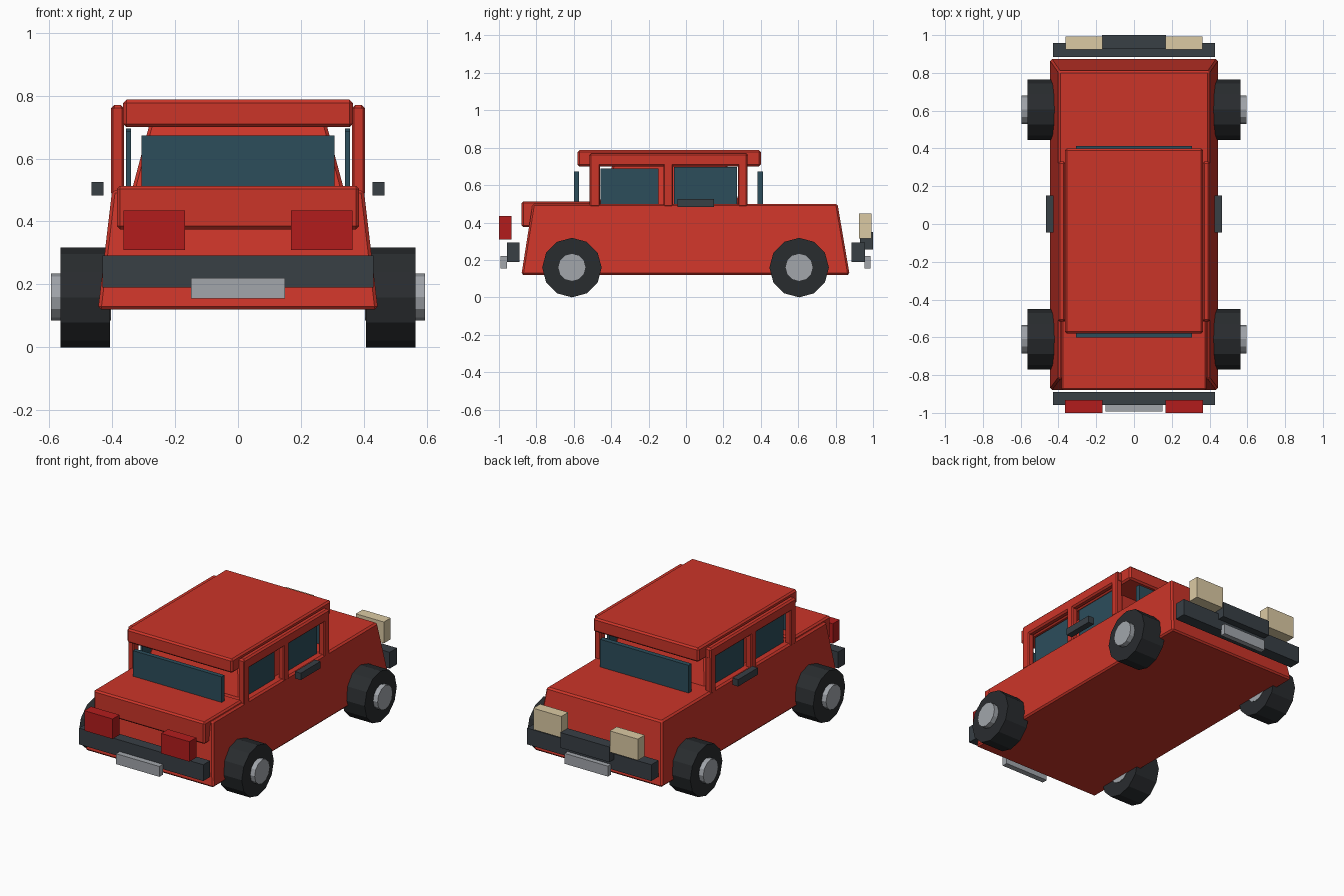
import bpy, bmesh
from math import pi
from mathutils import Matrix

if "Cube" in bpy.data.objects:
    bpy.data.objects.remove(bpy.data.objects["Cube"])


def mat(name, c):
    m = bpy.data.materials.new(name)
    m.diffuse_color = (*c, 1)
    m.use_nodes = True
    m.node_tree.nodes["Principled BSDF"].inputs["Base Color"].default_value = m.diffuse_color
    return m


RED = mat("red_paint", (0.60, 0.035, 0.022))
DARK = mat("dark_trim", (0.04, 0.05, 0.06))
RUBBER = mat("rubber", (0.022, 0.025, 0.028))
GLASS = mat("glass", (0.025, 0.075, 0.105))
TAIL = mat("tail_red", (0.45, 0.012, 0.012))
CREAM = mat("lamp_cream", (0.71, 0.59, 0.37))
METAL = mat("metal", (0.36, 0.38, 0.41))


def finish(name, bm, material, bevel=0):
    if bevel:
        bmesh.ops.bevel(bm, geom=bm.edges[:], offset=bevel, segments=1, affect='EDGES')
    bmesh.ops.recalc_face_normals(bm, faces=bm.faces[:])
    me = bpy.data.meshes.new(name)
    bm.to_mesh(me)
    bm.free()
    me.materials.append(material)
    ob = bpy.data.objects.new(name, me)
    bpy.context.collection.objects.link(ob)
    return ob


def box(name, x, y, z, material, bevel=0, top=None):
    """Box from ranges; top=((x0,x1),(y0,y1)) tapers the upper face."""
    tx, ty = top or (x, y)
    bm = bmesh.new()
    bmesh.ops.create_cube(bm, size=1)
    for v in bm.verts:
        up = v.co.z > 0
        px, py = (tx, ty) if up else (x, y)
        v.co = (px[v.co.x > 0], py[v.co.y > 0], z[up])
    return finish(name, bm, material, bevel)


def pair(name, x, y, z, material, bevel=0):
    box(name + "_right", x, y, z, material, bevel)
    box(name + "_left", (-x[1], -x[0]), y, z, material, bevel)


def disc(name, x, y, z, r, material):
    bm = bmesh.new()
    bmesh.ops.create_cone(bm, cap_ends=True, segments=12, radius1=r, radius2=r,
                          depth=abs(x[1] - x[0]))
    bm.transform(Matrix.Translation(((x[0] + x[1]) / 2, y, z)) @ Matrix.Rotation(pi / 2, 4, 'Y'))
    return finish(name, bm, material)


# Body shell, rear deck, tapered cabin and roof
B = 0.01
box("body", (-0.445, 0.445), (-0.88, 0.875), (0.12, 0.50), RED, B,
    top=((-0.40, 0.40), (-0.82, 0.81)))
box("rear_deck", (-0.385, 0.385), (-0.88, -0.505), (0.375, 0.513), RED, B)
box("cabin", (-0.34, 0.34), (-0.47, 0.29), (0.49, 0.77), RED, B,
    top=((-0.265, 0.265), (-0.37, 0.20)))
box("roof", (-0.365, 0.365), (-0.58, 0.40), (0.70, 0.787), RED, B)

# Side window frames and glass
pair("roof_rail", (0.362, 0.403), (-0.515, 0.33), (0.70, 0.77), RED, B)
for n, y in (("rear", (-0.515, -0.46)), ("middle", (-0.12, -0.07)), ("front", (0.278, 0.328))):
    pair(n + "_pillar", (0.362, 0.403), y, (0.485, 0.765), RED, 0.006)
pair("rear_side_window", (0.34, 0.356), (-0.457, -0.147), (0.49, 0.688), GLASS)
pair("front_side_window", (0.34, 0.356), (-0.065, 0.273), (0.49, 0.696), GLASS)
box("rear_window", (-0.307, 0.307), (-0.60, -0.572), (0.50, 0.673), GLASS)
box("windscreen", (-0.307, 0.307), (0.383, 0.413), (0.50, 0.673), GLASS)
pair("door_handle", (0.427, 0.466), (-0.045, 0.15), (0.483, 0.526), DARK)

# Bumpers, lights, grille and plates
box("rear_bumper", (-0.43, 0.43), (-0.957, -0.89), (0.19, 0.292), DARK)
box("front_bumper", (-0.43, 0.43), (0.885, 0.957), (0.19, 0.292), DARK)
box("grille", (-0.17, 0.17), (0.93, 1.0), (0.255, 0.35), DARK)
pair("head_light", (0.168, 0.362), (0.925, 0.993), (0.315, 0.448), CREAM)
pair("tail_light", (0.168, 0.364), (-1.0, -0.932), (0.31, 0.435), TAIL)
box("rear_plate", (-0.15, 0.15), (-0.992, -0.957), (0.155, 0.22), METAL)
box("front_plate", (-0.15, 0.15), (0.955, 0.987), (0.155, 0.22), METAL)

# Wheels with hubs
for side, s in (("right", 1), ("left", -1)):
    for end, y in (("rear", -0.61), ("front", 0.605)):
        disc(f"{end}_{side}_tyre", (s * 0.407, s * 0.564), y, 0.159, 0.159, RUBBER)
        disc(f"{end}_{side}_hub", (s * 0.404, s * 0.595), y, 0.16, 0.075, METAL)
